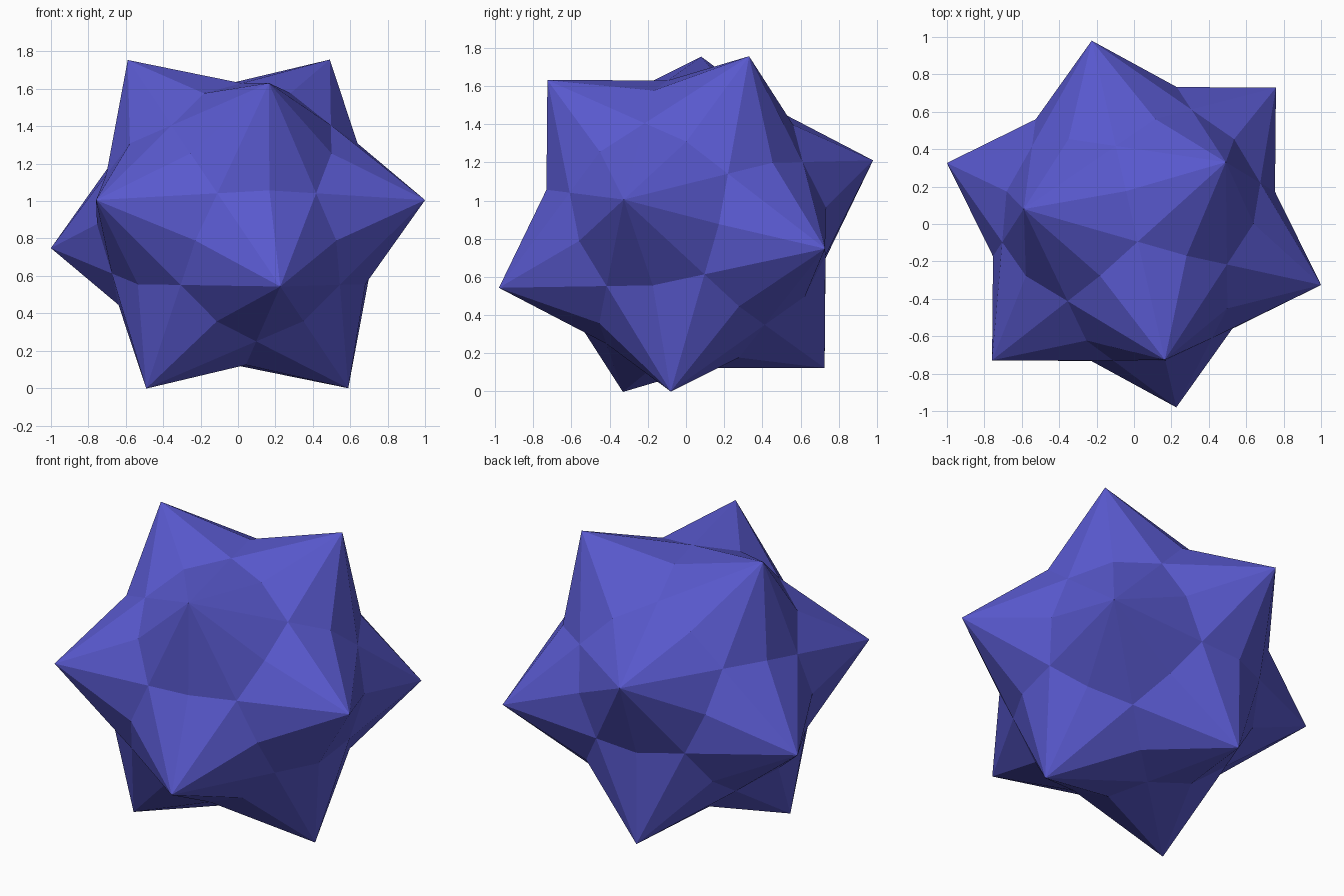
import bpy
import bmesh
from itertools import combinations
from mathutils import Vector

cube = bpy.data.objects.get("Cube")
if cube:
    bpy.data.objects.remove(cube, do_unlink=True)

RADIUS = 1.06       # centre to spike tip
LIFT = 0.877        # centre height above the ground
DIP = 0.857         # how far the edge middles sink
FACE_DIP = 1.5 * DIP / (1 + DIP / 2)   # keeps each ridge straight across its face

# Spike tips: one half, then the opposite half
half = [(-0.59, 0.08, 0.878), (0.49, 0.33, 0.878), (0.165, -0.725, 0.753),
        (-0.755, -0.725, 0.128), (0.997, -0.325, 0.128), (0.225, -0.975, -0.332)]
tips = [Vector(p).normalized() * RADIUS for p in half]
tips += [-p for p in tips]

bm = bmesh.new()
tip_verts = [bm.verts.new(p) for p in tips]
middles = {}


def middle(a, b):
    """Sunken vertex between two neighbouring tips, shared by both faces."""
    key = frozenset((a, b))
    if key not in middles:
        middles[key] = bm.verts.new((tips[a] + tips[b]) / 2 * DIP)
    return middles[key]


# Each triangle of neighbouring tips becomes six small facets
for tri in combinations(range(len(tips)), 3):
    if any((tips[a] - tips[b]).length > RADIUS * 1.2 for a, b in combinations(tri, 2)):
        continue
    centre = bm.verts.new(sum((tips[i] for i in tri), Vector()) / 3 * FACE_DIP)
    for a, b in combinations(tri, 2):
        for tip in (a, b):
            bm.faces.new((tip_verts[tip], middle(a, b), centre))

bmesh.ops.recalc_face_normals(bm, faces=bm.faces[:])
bmesh.ops.translate(bm, verts=bm.verts[:], vec=(0, 0, LIFT))
mesh = bpy.data.meshes.new("spiked_polyhedron")
bm.to_mesh(mesh)
bm.free()

# Blue colour
blue = bpy.data.materials.new("violet_blue")
blue.use_nodes = True
colour = (0.10, 0.10, 0.62, 1)
blue.diffuse_color = colour
blue.node_tree.nodes["Principled BSDF"].inputs["Base Color"].default_value = colour
mesh.materials.append(blue)

star = bpy.data.objects.new("spiked_polyhedron", mesh)
bpy.context.collection.objects.link(star)
